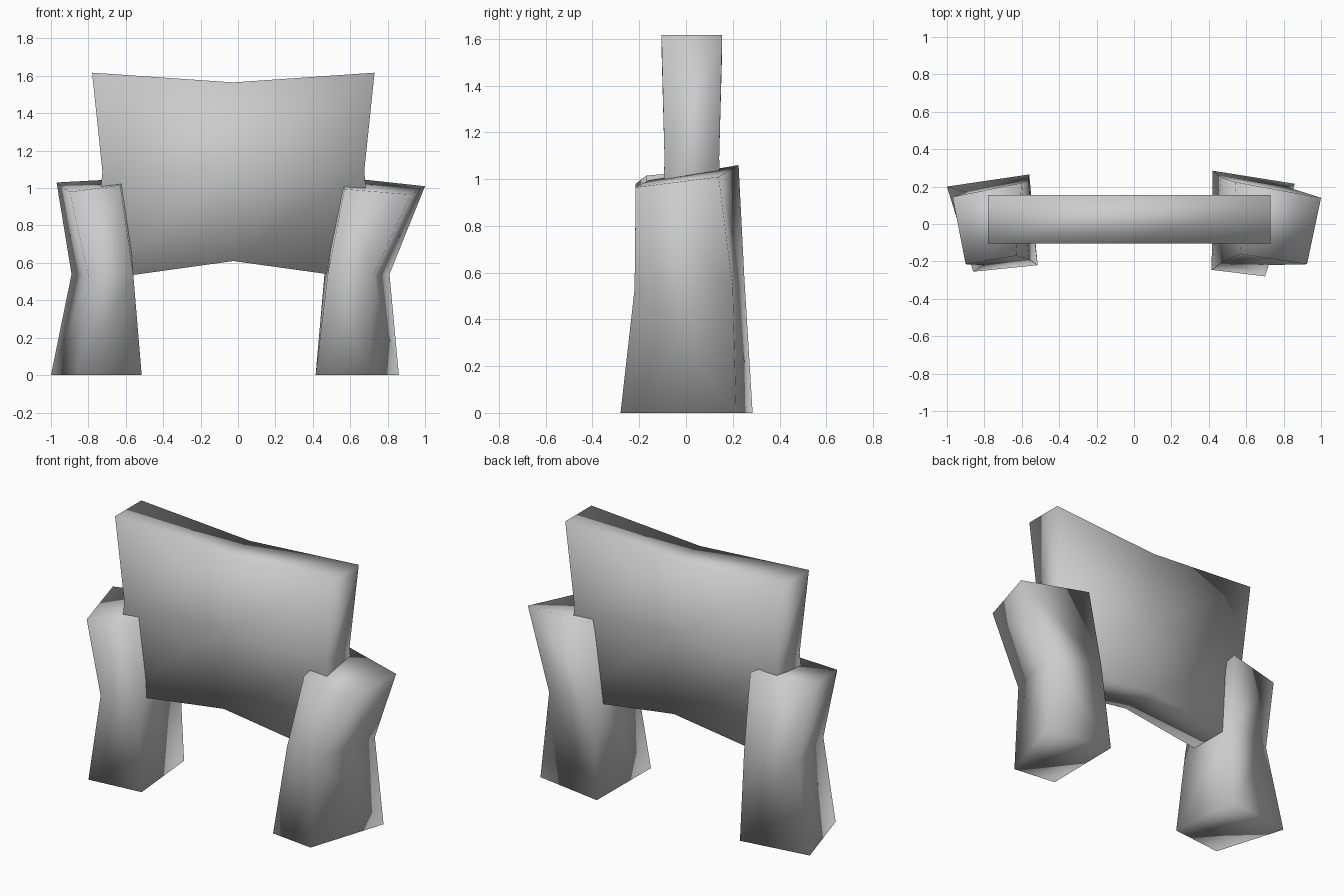
import bpy, bmesh

if "Cube" in bpy.data.objects:
    bpy.data.objects.remove(bpy.data.objects["Cube"])

grey = bpy.data.materials.new("stone grey")
grey.diffuse_color = (0.6, 0.6, 0.6, 1)
grey.use_nodes = True
grey.node_tree.nodes["Principled BSDF"].inputs["Base Color"].default_value = grey.diffuse_color


def finish(name, bm):
    bmesh.ops.recalc_face_normals(bm, faces=bm.faces)
    mesh = bpy.data.meshes.new(name)
    bm.to_mesh(mesh)
    bm.free()
    mesh.materials.append(grey)
    mesh.shade_smooth()
    obj = bpy.data.objects.new(name, mesh)
    bpy.context.collection.objects.link(obj)


def loft(name, rings):
    """Join matching rings into a closed solid."""
    bm = bmesh.new()
    loops = [[bm.verts.new(p) for p in ring] for ring in rings]
    n = len(loops[0])
    for a, b in zip(loops, loops[1:]):
        for i in range(n):
            j = (i + 1) % n
            bm.faces.new((a[i], a[j], b[j], b[i]))
    half = n // 2
    # caps are strips of quads across the ring
    for ring in (loops[0], loops[-1]):
        for i in range(half - 1):
            bm.faces.new((ring[i], ring[i + 1], ring[n - 2 - i], ring[n - 1 - i]))
    finish(name, bm)


# Legs: foot, knee and top rings (front outer, front inner, back inner, back outer)
loft("left_leg", [
    [(-0.86, -0.255, 0), (-0.515, -0.22, 0), (-0.56, 0.265, 0), (-1.0, 0.20, 0)],
    [(-0.80, -0.22, 0.53), (-0.56, -0.19, 0.54), (-0.565, 0.23, 0.56), (-0.89, 0.17, 0.54)],
    [(-0.90, -0.215, 0.98), (-0.63, -0.17, 1.015), (-0.60, 0.22, 1.05), (-0.97, 0.145, 1.03)],
])
loft("right_leg", [
    [(0.70, -0.28, 0), (0.415, -0.245, 0), (0.42, 0.285, 0), (0.86, 0.215, 0)],
    [(0.72, -0.22, 0.53), (0.48, -0.20, 0.54), (0.465, 0.25, 0.57), (0.81, 0.20, 0.54)],
    [(0.925, -0.215, 0.965), (0.57, -0.16, 0.995), (0.54, 0.225, 1.06), (1.0, 0.14, 1.01)],
])

# Broad slab: pinched at mid height, with top and bottom edges bent at the centre
cx, cy = -0.025, 0.025
levels = [(0.505, 0.61, 0.755, 0.13), (1.09, 1.09, 0.70, 0.117), (1.617, 1.565, 0.755, 0.13)]
loft("slab", [
    [(cx + s * w, cy + f * d, z_mid if s == 0 else z_end)
     for f, s in ((-1, -1), (-1, 0), (-1, 1), (1, 1), (1, 0), (1, -1))]
    for z_end, z_mid, w, d in levels
])
